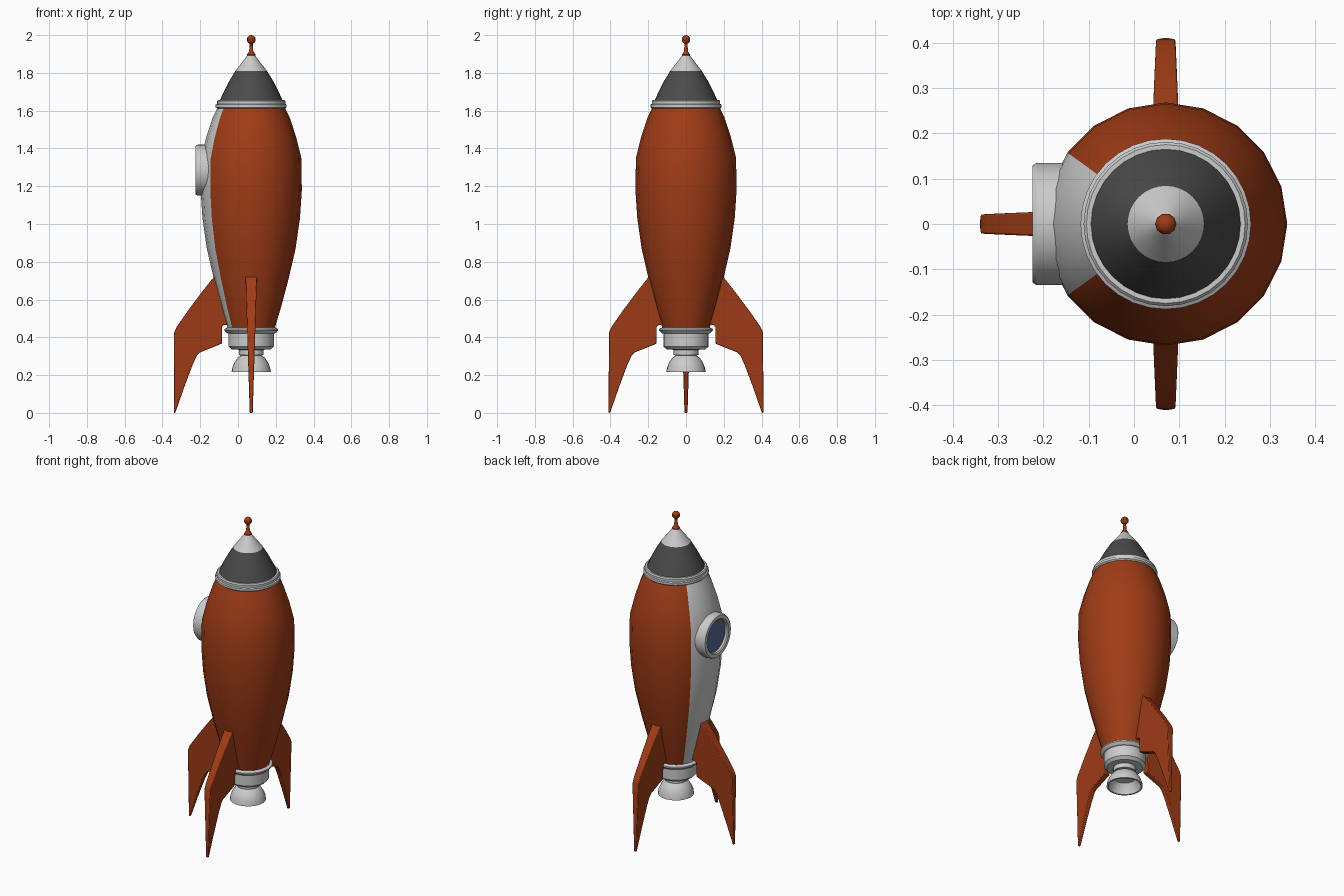
import bpy, bmesh
from math import pi, cos, sin, radians

if "Cube" in bpy.data.objects:
    bpy.data.objects.remove(bpy.data.objects["Cube"])

CX = 0.07  # rocket axis, off-centre because only three fins


def material(name, rgb):
    m = bpy.data.materials.new(name)
    m.diffuse_color = (*rgb, 1)
    m.use_nodes = True
    m.node_tree.nodes["Principled BSDF"].inputs["Base Color"].default_value = m.diffuse_color
    return m


RED = material("rust_red", (0.35, 0.045, 0.008))
DARK = material("dark_grey", (0.07, 0.07, 0.07))
GLASS = material("blue_glass", (0.10, 0.14, 0.33))
GREY = material("light_grey", (0.8, 0.8, 0.8))


def finish(name, bm, mats, loc, rot=(0, 0, 0), angle=30):
    bmesh.ops.recalc_face_normals(bm, faces=bm.faces[:])
    me = bpy.data.meshes.new(name)
    bm.to_mesh(me)
    bm.free()
    for m in mats:
        me.materials.append(m)
    me.shade_smooth()
    me.set_sharp_from_angle(angle=radians(angle))
    ob = bpy.data.objects.new(name, me)
    ob.location, ob.rotation_euler = loc, rot
    bpy.context.collection.objects.link(ob)
    return ob


def lathe(name, profile, segs=20, mats=(), loc=(CX, 0, 0), rot=(0, 0, 0), pick=None):
    """Revolve (radius, height) points; pick(segment) chooses the material slot."""
    bm = bmesh.new()
    rings = []
    for r, z in profile:
        if r == 0:
            rings.append([bm.verts.new((0, 0, z))] * segs)
        else:
            rings.append([bm.verts.new((r * cos(2 * pi * i / segs), r * sin(2 * pi * i / segs), z))
                          for i in range(segs)])
    for a, b in zip(rings, rings[1:]):
        for i in range(segs):
            j = (i + 1) % segs
            quad = list(dict.fromkeys((a[i], a[j], b[j], b[i])))
            f = bm.faces.new(quad)
            if pick:
                f.material_index = pick(i)
    return finish(name, bm, mats, loc, rot)


# Hull with the grey panel running down the -x side
lathe("hull", [(0, 0.44), (0.122, 0.44), (0.158, 0.56), (0.198, 0.71), (0.235, 0.87), (0.258, 1.03),
               (0.268, 1.18), (0.265, 1.35), (0.238, 1.46), (0.205, 1.56), (0.172, 1.63), (0, 1.63)],
      mats=(RED, GREY), pick=lambda i: 1 if 8 <= i < 12 else 0)

# Nose: collar, dark cone, light tip
lathe("nose_collar", [(0, 1.61), (0.178, 1.61), (0.188, 1.618), (0.188, 1.632), (0.181, 1.636),
                      (0.181, 1.65), (0.175, 1.657), (0, 1.657)], segs=32)
lathe("nose_cone", [(0.168, 1.65), (0.143, 1.705), (0.116, 1.757), (0.084, 1.81)], segs=32, mats=(DARK,))
lathe("nose_tip", [(0.084, 1.81), (0.048, 1.856), (0.012, 1.905), (0, 1.905)], segs=32)

# Antenna
lathe("antenna", [(0, 1.888), (0.022, 1.89), (0.022, 1.898), (0.011, 1.914), (0.008, 1.96), (0, 1.96)],
      segs=10, mats=(RED,))
lathe("antenna_ball", [(0.0235 * sin(pi * k / 8) if 0 < k < 8 else 0, 1.9765 - 0.0235 * cos(pi * k / 8))
                       for k in range(9)], segs=10, mats=(RED,))

# Engine block and hollow nozzle bell
lathe("engine", [(0, 0.452), (0.128, 0.452), (0.142, 0.444), (0.142, 0.436), (0.128, 0.422), (0.12, 0.42),
                 (0.12, 0.352), (0.103, 0.336), (0.066, 0.334), (0.066, 0.306), (0.05, 0.304),
                 (0.05, 0.29), (0, 0.29)], segs=24)
lathe("nozzle", [(0, 0.306), (0.05, 0.306), (0.072, 0.292), (0.09, 0.265), (0.1, 0.24), (0.104, 0.216),
                 (0.094, 0.216), (0.085, 0.245), (0.065, 0.275), (0, 0.288)], segs=24)

# Porthole facing -x
PORT = dict(segs=32, loc=(CX, 0, 1.285), rot=(0, -pi / 2, 0))
lathe("porthole_frame", [(0.135, 0.17), (0.135, 0.285), (0.129, 0.294), (0.108, 0.294), (0.101, 0.288),
                         (0.101, 0.26)], **PORT)
lathe("porthole_glass", [(0.103, 0.274), (0, 0.274)], mats=(GLASS,), **PORT)

# Three swept fins, thinning towards the feet
FIN = [(0.10, 0.47), (0.17, 0.69), (0.196, 0.722), (0.255, 0.648), (0.33, 0.548), (0.395, 0.455), (0.408, 0.425),
       (0.41, 0.0), (0.402, 0.0), (0.355, 0.135), (0.31, 0.255), (0.287, 0.305), (0.272, 0.32),
       (0.155, 0.367), (0.155, 0.455), (0.147, 0.465)]


def fin(name, angle):
    bm = bmesh.new()
    sides = [[bm.verts.new((r, s * (0.008 + 0.031 * z), z)) for r, z in FIN] for s in (-1, 1)]
    for side in sides:
        bm.faces.new(side)
    n = len(FIN)
    for i in range(n):
        j = (i + 1) % n
        bm.faces.new((sides[0][i], sides[0][j], sides[1][j], sides[1][i]))
    ob = finish(name, bm, (RED,), (CX, 0, 0), (0, 0, angle))
    bev = ob.modifiers.new("soft_edges", "BEVEL")
    bev.width, bev.segments, bev.limit_method = 0.004, 2, "ANGLE"
    bev.angle_limit = radians(40)


for name, angle in (("fin_back", pi / 2), ("fin_left", pi), ("fin_front", -pi / 2)):
    fin(name, angle)
